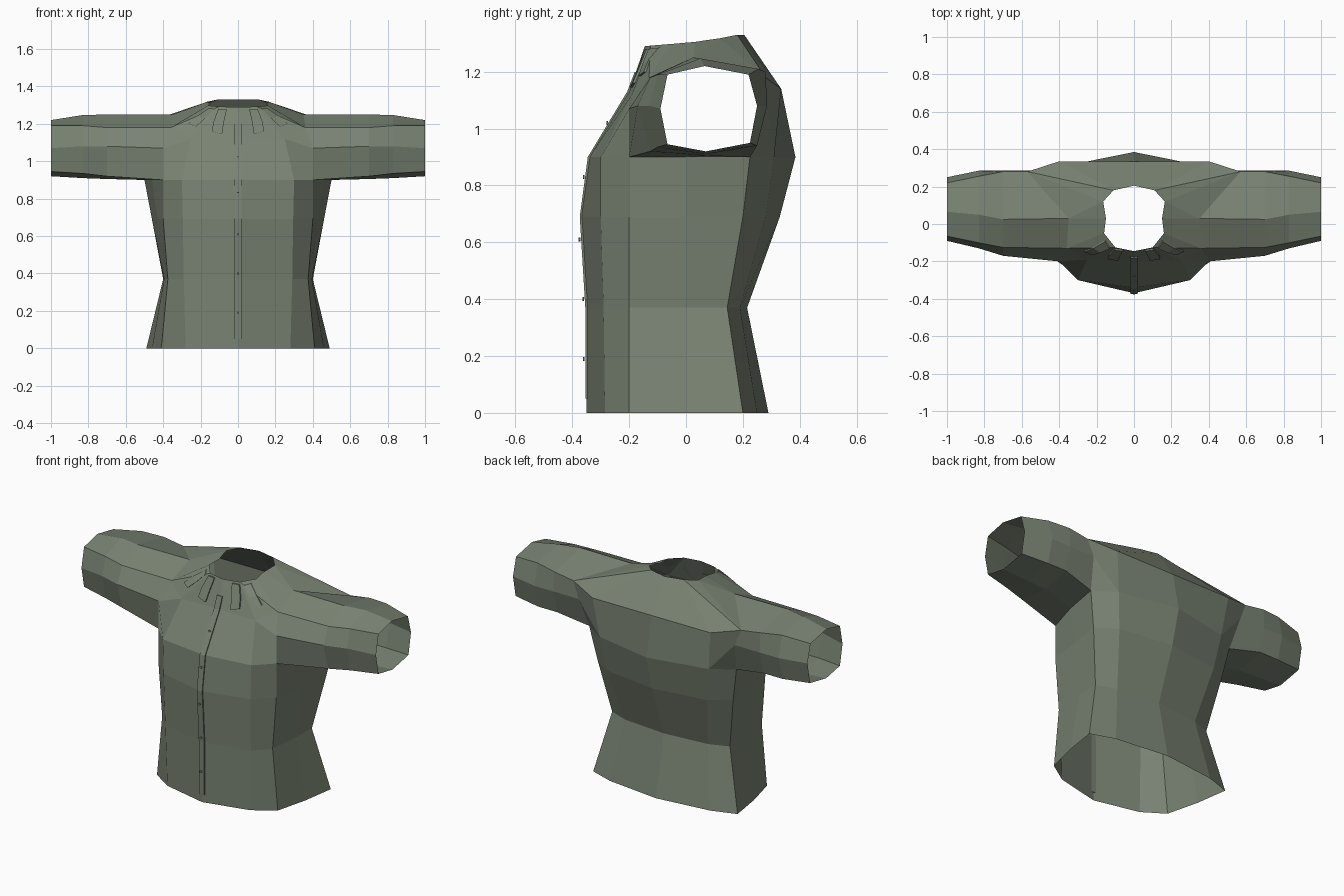
import bpy, bmesh
from mathutils import Vector
from mathutils.bvhtree import BVHTree

cube = bpy.data.objects.get("Cube")
if cube:
    bpy.data.objects.remove(cube)


def material(name, rgb):
    mat = bpy.data.materials.new(name)
    mat.use_nodes = True
    color = (*rgb, 1)
    mat.diffuse_color = color
    bsdf = mat.node_tree.nodes["Principled BSDF"]
    bsdf.inputs["Base Color"].default_value = color
    bsdf.inputs["Roughness"].default_value = 0.8
    return mat


cloth = material("olive grey cloth", (0.19, 0.225, 0.17))


def finish(bm, name):
    mesh = bpy.data.meshes.new(name)
    bm.to_mesh(mesh)
    bm.free()
    mesh.materials.append(cloth)
    obj = bpy.data.objects.new(name, mesh)
    bpy.context.collection.objects.link(obj)
    return obj


bm = bmesh.new()


def ring(points):
    return [bm.verts.new(p) for p in points]


def bridge(lower, upper, closed=False):
    n = len(lower)
    for i in range(n if closed else n - 1):
        j = (i + 1) % n
        bm.faces.new((lower[i], lower[j], upper[j], upper[i]))


# Left half of the torso: rings from front centre round the side to back centre
torso = [
    (0.0, [(0, -.35), (.28, -.285), (.41, -.2), (.46, 0), (.49, .2), (.34, .25), (0, .29)]),
    (0.37, [(0, -.35), (.29, -.29), (.375, -.2), (.395, 0), (.40, .145), (.28, .19), (0, .215)]),
    (0.69, [(0, -.37), (.295, -.30), (.40, -.2), (.43, 0), (.46, .2), (.34, .28), (0, .33)]),
    (0.90, [(0, -.34), (.30, -.30), (.40, -.2), (.46, 0), (.50, .225), (.37, .31), (0, .385)]),
]
rings = [ring([(x, y, z) for x, y in pts]) for z, pts in torso]
for lower, upper in zip(rings, rings[1:]):
    bridge(lower, upper)
chest_mid, chest_corner, side_front, side, side_back, back_corner, back_mid = rings[-1]

# Sleeve root, shoulder yoke and neckline
front, front_top, top, rear_top, rear = ring([
    (.40, -.20, 1.07), (.36, -.13, 1.18), (.35, .03, 1.25), (.57, .28, 1.18), (.53, .285, 1.08)])
yoke_mid, yoke_corner, back_yoke, back_yoke_mid = ring([
    (0, -.20, 1.13), (.25, -.19, 1.12), (.40, .335, 1.14), (0, .335, 1.14)])
neck = ring([(0, -.145, 1.29), (.10, -.125, 1.292), (.16, -.05, 1.298),
             (.15, .03, 1.305), (.165, .12, 1.318), (.11, .18, 1.33), (0, .205, 1.33)])
for face in (
    (chest_mid, chest_corner, yoke_corner, yoke_mid),
    (chest_corner, side_front, front, yoke_corner),
    (yoke_mid, yoke_corner, neck[1], neck[0]),
    (yoke_corner, front, front_top),
    (yoke_corner, front_top, neck[1]),
    (neck[1], front_top, neck[2]),
    (front_top, top, neck[3], neck[2]),
    (top, neck[4], neck[3]),
    (top, rear_top, neck[4]),
    (rear_top, neck[5], neck[4]),
    (rear_top, back_yoke, neck[5]),
    (back_yoke, back_yoke_mid, neck[6], neck[5]),
    (back_corner, back_mid, back_yoke_mid, back_yoke),
    (rear, back_corner, back_yoke, rear_top),
    (side_back, back_corner, rear),
):
    bm.faces.new(face)

# Sleeve: eight-sided rings out to the cuff
sleeve = [front, front_top, top, rear_top, rear, side_back, side, side_front]
for x, pts in (
    (.70, [(-.17, 1.08), (-.125, 1.18), (.025, 1.25), (.28, 1.20),
           (.285, 1.08), (.25, .94), (.07, .905), (-.125, .92)]),
    (.83, [(-.13, 1.08), (-.10, 1.19), (.05, 1.247), (.255, 1.21),
           (.285, 1.08), (.25, .94), (.07, .91), (-.10, .935)]),
    (1.0, [(-.09, 1.07), (-.065, 1.19), (.065, 1.22), (.22, 1.19),
           (.25, 1.08), (.225, .95), (.07, .92), (-.065, .945)]),
):
    outer = ring([(x, y, z) for y, z in pts])
    bridge(sleeve, outer, closed=True)
    sleeve = outer

# Mirror to the right half
bmesh.ops.mirror(bm, geom=bm.verts[:] + bm.edges[:] + bm.faces[:],
                 axis='X', merge_dist=0.0005)
bmesh.ops.remove_doubles(bm, verts=bm.verts[:], dist=0.0005)
bmesh.ops.recalc_face_normals(bm, faces=bm.faces[:])
surface = BVHTree.FromBMesh(bm)
finish(bm, "shirt_body")


def on_front(x, z, lift):
    hit = surface.ray_cast(Vector((x, -2, z)), Vector((0, 1, 0)))[0]
    return Vector((x, hit.y - lift, z))


def front_strip(name, rows, lift=0.008):
    """Thin plate laid over the front; each row is (left x, right x, left z, right z)."""
    b = bmesh.new()
    layers = []
    for x0, x1, z0, z1 in rows:
        outer = [b.verts.new(on_front(x, z, lift)) for x, z in ((x0, z0), (x1, z1))]
        inner = [b.verts.new(v.co + Vector((0, lift, 0))) for v in outer]
        layers.append([outer[0], outer[1], inner[1], inner[0]])
    for a, c in zip(layers, layers[1:]):
        for i in range(4):
            j = (i + 1) % 4
            b.faces.new((a[i], a[j], c[j], c[i]))
    b.faces.new(layers[0])
    b.faces.new(layers[-1])
    bmesh.ops.recalc_face_normals(b, faces=b.faces[:])
    return finish(b, name)


# Button placket down the front
front_strip("placket", [(-.018, .018, z, z) for z in (.05, .37, .69, .90, 1.13, 1.20)])

# Buttons
for i, z in enumerate((.19, .40, .61, .83, 1.02)):
    b = bmesh.new()
    bmesh.ops.create_cone(b, cap_ends=True, segments=6, radius1=.007, radius2=.007, depth=.006)
    button = finish(b, f"button_{i + 1}")
    button.rotation_euler.x = 1.5708
    button.location = on_front(0, z, .010)

# Collar tabs, two on each side
for label, s in (("left", 1), ("right", -1)):
    front_strip(f"{label}_inner_collar_tab",
                [(s * .06, s * .105, 1.28, 1.28), (s * .075, s * .13, 1.21, 1.215),
                 (s * .085, s * .14, 1.145, 1.16)], .009)
    front_strip(f"{label}_outer_collar_tab",
                [(s * .13, s * .155, 1.28, 1.285), (s * .18, s * .215, 1.225, 1.245),
                 (s * .225, s * .265, 1.185, 1.20)], .009)
